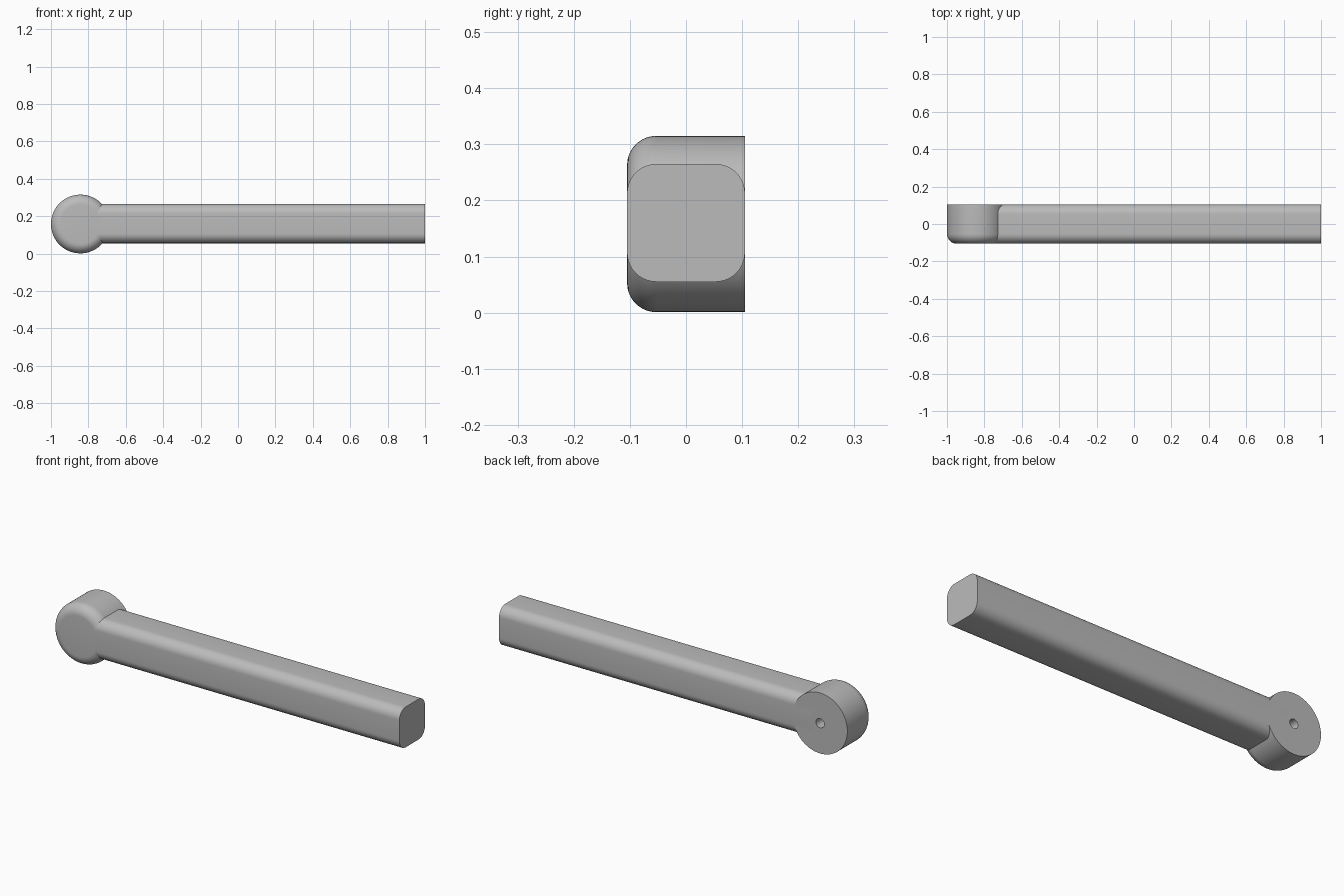
import bpy, bmesh, math

if "Cube" in bpy.data.objects:
    bpy.data.objects.remove(bpy.data.objects["Cube"], do_unlink=True)

HALF = 0.105      # half thickness of bar and hub
FILLET = 0.052    # rounding radius
HUB_R = 0.157
HUB_X, MID_Z = -0.843, 0.158
HOLE_R, HOLE_DEPTH = 0.024, 0.12

grey = bpy.data.materials.new("plain grey")
grey.use_nodes = True
COLOUR = (0.5, 0.5, 0.5, 1)
grey.diffuse_color = COLOUR
grey.node_tree.nodes["Principled BSDF"].inputs["Base Color"].default_value = COLOUR


def arc(cx, cy, r, start, end, steps=10):
    angles = [math.radians(start + (end - start) * i / steps) for i in range(steps + 1)]
    return [(cx + r * math.cos(a), cy + r * math.sin(a)) for a in angles]


def finish(name, bm, location):
    bmesh.ops.remove_doubles(bm, verts=bm.verts, dist=1e-5)
    bmesh.ops.recalc_face_normals(bm, faces=bm.faces)
    mesh = bpy.data.meshes.new(name)
    bm.to_mesh(mesh)
    bm.free()
    obj = bpy.data.objects.new(name, mesh)
    obj.location = location
    mesh.materials.append(grey)
    bpy.context.collection.objects.link(obj)
    bpy.ops.object.select_all(action="DESELECT")
    obj.select_set(True)
    bpy.context.view_layer.objects.active = obj
    bpy.ops.object.shade_smooth_by_angle(angle=math.radians(30))


# Round hub: lathed about the y axis, rounded front edge, blind hole in the back
profile = [(0, -HALF)]
profile += arc(HUB_R - FILLET, FILLET - HALF, FILLET, -90, 0)
profile += [(HUB_R, HALF), (HOLE_R, HALF), (HOLE_R, HALF - HOLE_DEPTH), (0, HALF - HOLE_DEPTH)]
bm = bmesh.new()
verts = [bm.verts.new((r, y, 0)) for r, y in profile]
edges = [bm.edges.new(pair) for pair in zip(verts, verts[1:])]
bmesh.ops.spin(bm, geom=verts + edges, cent=(0, 0, 0), axis=(0, 1, 0),
               angle=math.tau, steps=96, use_merge=True)
finish("hub", bm, (HUB_X, 0, MID_Z))

# Long bar: rounded square section extruded from inside the hub to the free end
START_X, END_X = -0.80, 1.0
inner = HALF - FILLET
section = []
for i, (sy, sz) in enumerate([(1, 1), (-1, 1), (-1, -1), (1, -1)]):
    section += arc(sy * inner, sz * inner, FILLET, 90 * i, 90 * i + 90)
bm = bmesh.new()
face = bm.faces.new([bm.verts.new((START_X, y, z)) for y, z in section])
result = bmesh.ops.extrude_face_region(bm, geom=[face], use_keep_orig=True)
moved = [v for v in result["geom"] if isinstance(v, bmesh.types.BMVert)]
bmesh.ops.translate(bm, verts=moved, vec=(END_X - START_X, 0, 0))
finish("bar", bm, (0, 0, MID_Z + 0.002))
